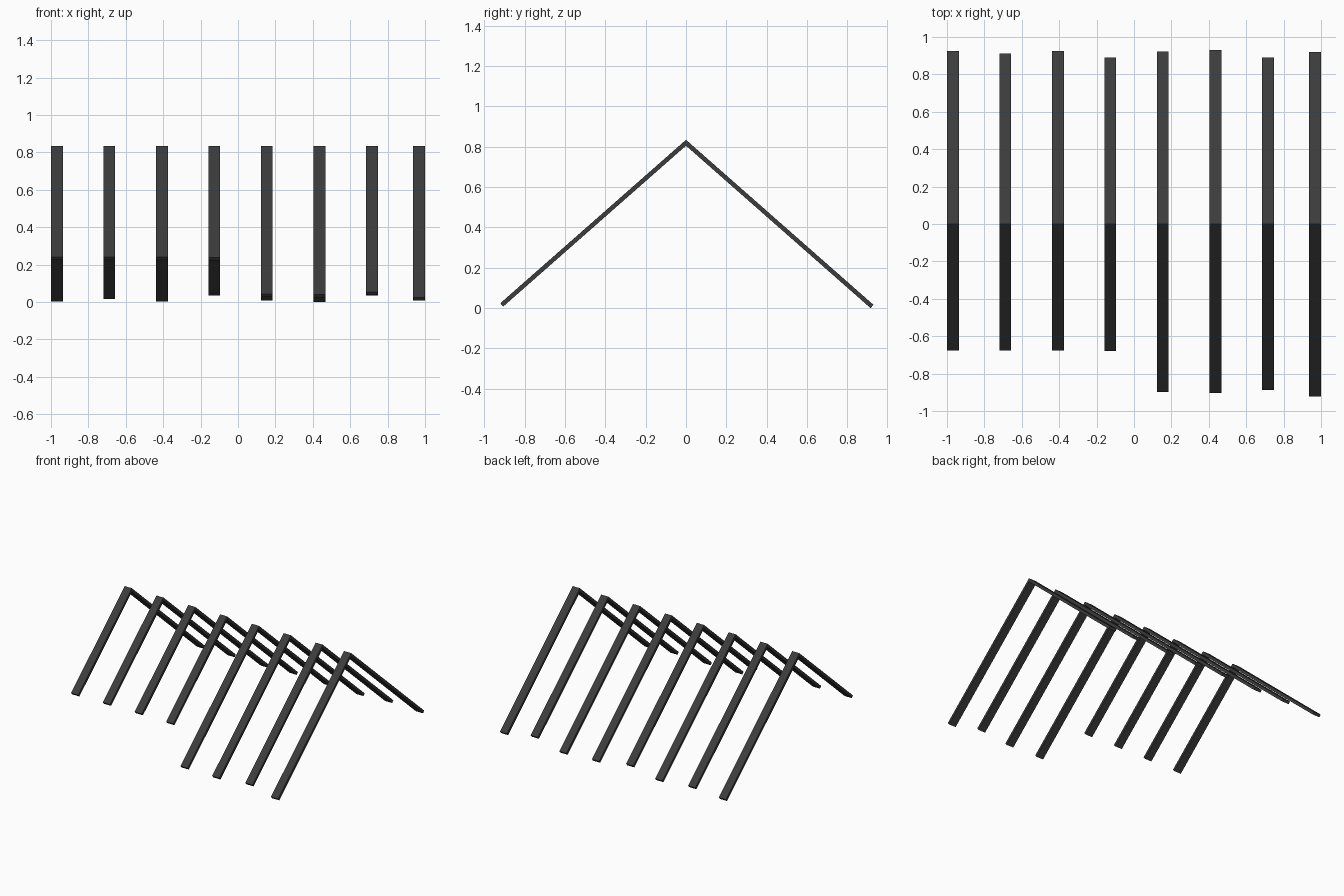
import bpy
import bmesh
from math import atan, cos
from mathutils import Vector

cube = bpy.data.objects.get("Cube")
if cube:
    bpy.data.objects.remove(cube, do_unlink=True)

RIDGE = 0.82      # height of the rafter centre line at the ridge
SLOPE = 0.88      # drop per unit of y
THICK = 0.022
WIDTH = 0.063

timber = bpy.data.materials.new("dark grey timber")
timber.use_nodes = True
colour = (0.045, 0.045, 0.045, 1)
timber.diffuse_color = colour
timber.node_tree.nodes["Principled BSDF"].inputs["Base Color"].default_value = colour


def rafter(name, x, reach, side):
    """Sloping board: plumb cut at the ridge, square cut at the eave."""
    half = THICK / 2
    rise = half / cos(atan(SLOPE))
    normal = Vector((SLOPE, 1)).normalized() * half
    end = Vector((reach, RIDGE - SLOPE * reach))
    profile = [Vector((0, RIDGE + rise)), end + normal,
               end - normal, Vector((0, RIDGE - rise))]
    bm = bmesh.new()
    face = bm.faces.new([bm.verts.new((x - WIDTH / 2, side * p.x, p.y)) for p in profile])
    new = bmesh.ops.extrude_face_region(bm, geom=[face])["geom"]
    moved = [v for v in new if isinstance(v, bmesh.types.BMVert)]
    bmesh.ops.translate(bm, verts=moved, vec=(WIDTH, 0, 0))
    bmesh.ops.recalc_face_normals(bm, faces=bm.faces)
    mesh = bpy.data.meshes.new(name)
    bm.to_mesh(mesh)
    bm.free()
    mesh.materials.append(timber)
    bpy.context.collection.objects.link(bpy.data.objects.new(name, mesh))


# Rafter pairs: x position, rear reach, front reach
pairs = [
    (-0.968, 0.918, 0.668), (-0.688, 0.903, 0.668),
    (-0.407, 0.918, 0.668), (-0.127, 0.884, 0.671),
    (0.154, 0.914, 0.892), (0.435, 0.923, 0.895),
    (0.716, 0.882, 0.879), (0.967, 0.912, 0.914),
]
for number, (x, rear, front) in enumerate(pairs, 1):
    rafter(f"rear_rafter_{number}", x, rear, 1)
    rafter(f"front_rafter_{number}", x, front, -1)
